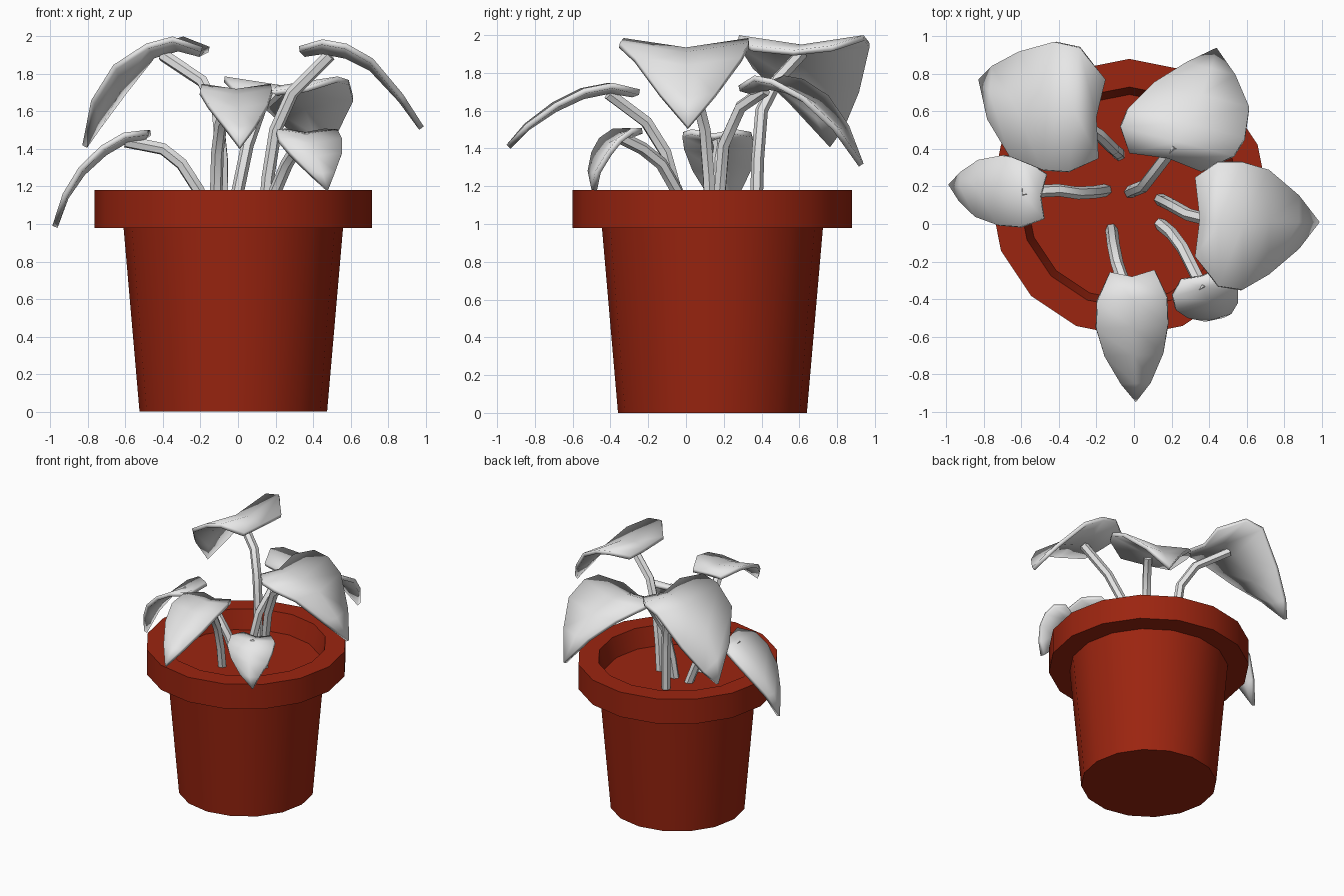
import bpy, bmesh, math
from mathutils import Vector

if "Cube" in bpy.data.objects:
    bpy.data.objects.remove(bpy.data.objects["Cube"])


def material(name, rgb):
    m = bpy.data.materials.new(name)
    m.use_nodes = True
    m.diffuse_color = (*rgb, 1)
    m.node_tree.nodes["Principled BSDF"].inputs["Base Color"].default_value = (*rgb, 1)
    return m


TERRACOTTA = material("terracotta", (0.33, 0.018, 0.005))
PALE = material("pale_grey", (0.8, 0.8, 0.8))


def add(name, mesh, mat):
    ob = bpy.data.objects.new(name, mesh)
    bpy.context.collection.objects.link(ob)
    mesh.materials.clear()
    mesh.materials.append(mat)
    return ob


def smooth(ob, degrees=30):
    bpy.ops.object.select_all(action='DESELECT')
    ob.select_set(True)
    bpy.context.view_layer.objects.active = ob
    bpy.ops.object.shade_smooth_by_angle(angle=math.radians(degrees))


def lathe(name, profile, centre, sides, mat):
    """Revolve (radius, height) pairs and cap both ends."""
    bm = bmesh.new()
    rings = []
    for r, z in profile:
        angles = [math.tau * i / sides for i in range(sides)]
        rings.append([bm.verts.new((centre[0] + r * math.cos(a),
                                    centre[1] + r * math.sin(a), z)) for a in angles])
    for low, high in zip(rings, rings[1:]):
        for i in range(sides):
            j = (i + 1) % sides
            bm.faces.new((low[i], low[j], high[j], high[i]))
    bm.faces.new(rings[0][::-1])
    bm.faces.new(rings[-1])
    mesh = bpy.data.meshes.new(name)
    bm.to_mesh(mesh)
    bm.free()
    smooth(add(name, mesh, mat))


# Pot with overhanging rim and sunken soil
lathe("pot", [(0.5, 0), (0.585, 0.98), (0.74, 0.98), (0.74, 1.18), (0.59, 1.18), (0.55, 1.03)],
      (-0.025, 0.14), 16, TERRACOTTA)

# Half width of a leaf from base to tip, as a share of its widest part
OUTLINE = (0.62, 0.97, 1.0, 0.82, 0.42)


def leaf(name, spine, side, twist=0.0):
    """Folded heart-shaped blade along a midrib; side is its half-width vector."""
    spine = [Vector(p) for p in spine]
    side = Vector((*side, 0))
    bm = bmesh.new()
    rows = []
    for i, (p, w) in enumerate(zip(spine, OUTLINE)):
        lift = Vector((0, 0, 0.15 * side.length * w))
        back = (spine[0] - spine[1]) * (0.25 if i == 0 else 0)
        roll = Vector((0, 0, twist * w * max(0, i - 2)))
        rows.append([bm.verts.new(p - side * w + lift + back - roll), bm.verts.new(p),
                     bm.verts.new(p + side * w + lift + back + roll)])
    tip = bm.verts.new(spine[-1])
    for a, b in zip(rows, rows[1:]):
        for k in (0, 1):
            bm.faces.new((a[k], a[k + 1], b[k + 1], b[k]))
    for k in (0, 1):
        bm.faces.new((rows[-1][k], rows[-1][k + 1], tip))
    bm.normal_update()
    if sum(f.normal.z for f in bm.faces) < 0:
        bmesh.ops.reverse_faces(bm, faces=bm.faces[:])
    mesh = bpy.data.meshes.new(name)
    bm.to_mesh(mesh)
    bm.free()
    ob = add(name, mesh, PALE)
    smooth(ob)
    mod = ob.modifiers.new("thickness", 'SOLIDIFY')
    mod.thickness = 0.03
    mod.offset = -1


def stem(name, points, radius=0.034):
    """Round tube through the given points."""
    curve = bpy.data.curves.new(name + "_path", 'CURVE')
    curve.dimensions = '3D'
    curve.bevel_depth = radius
    curve.bevel_resolution = 1
    curve.use_fill_caps = True
    spline = curve.splines.new('POLY')
    spline.points.add(len(points) - 1)
    for p, co in zip(spline.points, points):
        p.co = (*co, 1)
    path = bpy.data.objects.new(name + "_path", curve)
    bpy.context.collection.objects.link(path)
    bpy.context.view_layer.update()
    mesh = bpy.data.meshes.new_from_object(path.evaluated_get(bpy.context.evaluated_depsgraph_get()))
    bpy.data.objects.remove(path)
    smooth(add(name, mesh, PALE), 50)


# Leaf blades, midrib listed from base to tip
leaf("back_right_leaf", [(-.2, .57, 1.92), (-.32, .61, 1.95), (-.46, .63, 1.91),
                         (-.64, .64, 1.74), (-.77, .7, 1.57), (-.83, .77, 1.42)], (.03, .34), -.08)
leaf("back_left_leaf", [(.18, .35, 1.71), (.23, .44, 1.74), (.28, .54, 1.72),
                        (.36, .69, 1.64), (.41, .83, 1.5), (.44, .94, 1.32)], (.31, -.08))
leaf("left_leaf", [(.35, .03, 1.92), (.45, .0, 1.935), (.58, -.01, 1.91),
                   (.72, .01, 1.84), (.88, .01, 1.67), (.99, .01, 1.52)], (0, .34))
leaf("right_leaf", [(-.5, .15, 1.48), (-.6, .165, 1.46), (-.72, .18, 1.39),
                    (-.84, .19, 1.28), (-.93, .2, 1.15), (-.99, .21, 0.99)], (.01, .185))
leaf("front_leaf", [(-.01, -.28, 1.7), (-.01, -.4, 1.72), (-.01, -.55, 1.69),
                    (0, -.7, 1.62), (.01, -.85, 1.52), (.01, -.95, 1.42)], (.19, .01))
leaf("front_left_leaf", [(.36, -.28, 1.49), (.37, -.34, 1.48), (.39, -.41, 1.43),
                         (.42, -.46, 1.36), (.45, -.5, 1.27), (.48, -.5, 1.18)], (.165, .05))

# Stems from the soil to the underside of each leaf
stem("back_right_stem", [(-.08, .37, 1.02), (-.085, .38, 1.35), (-.11, .4, 1.6),
                         (-.19, .48, 1.76), (-.4, .61, 1.9)])
stem("back_left_stem", [(-.02, .17, 1.02), (0, .18, 1.18), (.05, .2, 1.42),
                        (.12, .29, 1.62), (.22, .42, 1.71)])
stem("left_stem", [(.14, .13, 1.02), (.16, .12, 1.25), (.2, .1, 1.5),
                   (.29, .05, 1.7), (.49, .0, 1.9)])
stem("right_stem", [(-.15, .18, 1.02), (-.21, .17, 1.18), (-.3, .165, 1.32),
                    (-.4, .18, 1.4), (-.6, .17, 1.44)])
stem("front_stem", [(-.12, -.03, 1.02), (-.115, -.06, 1.2), (-.11, -.11, 1.38),
                    (-.09, -.21, 1.54), (-.02, -.41, 1.69)])
stem("front_left_stem", [(.14, 0, 1.02), (.2, -.05, 1.18), (.26, -.13, 1.32),
                         (.31, -.23, 1.4), (.37, -.35, 1.46)])
